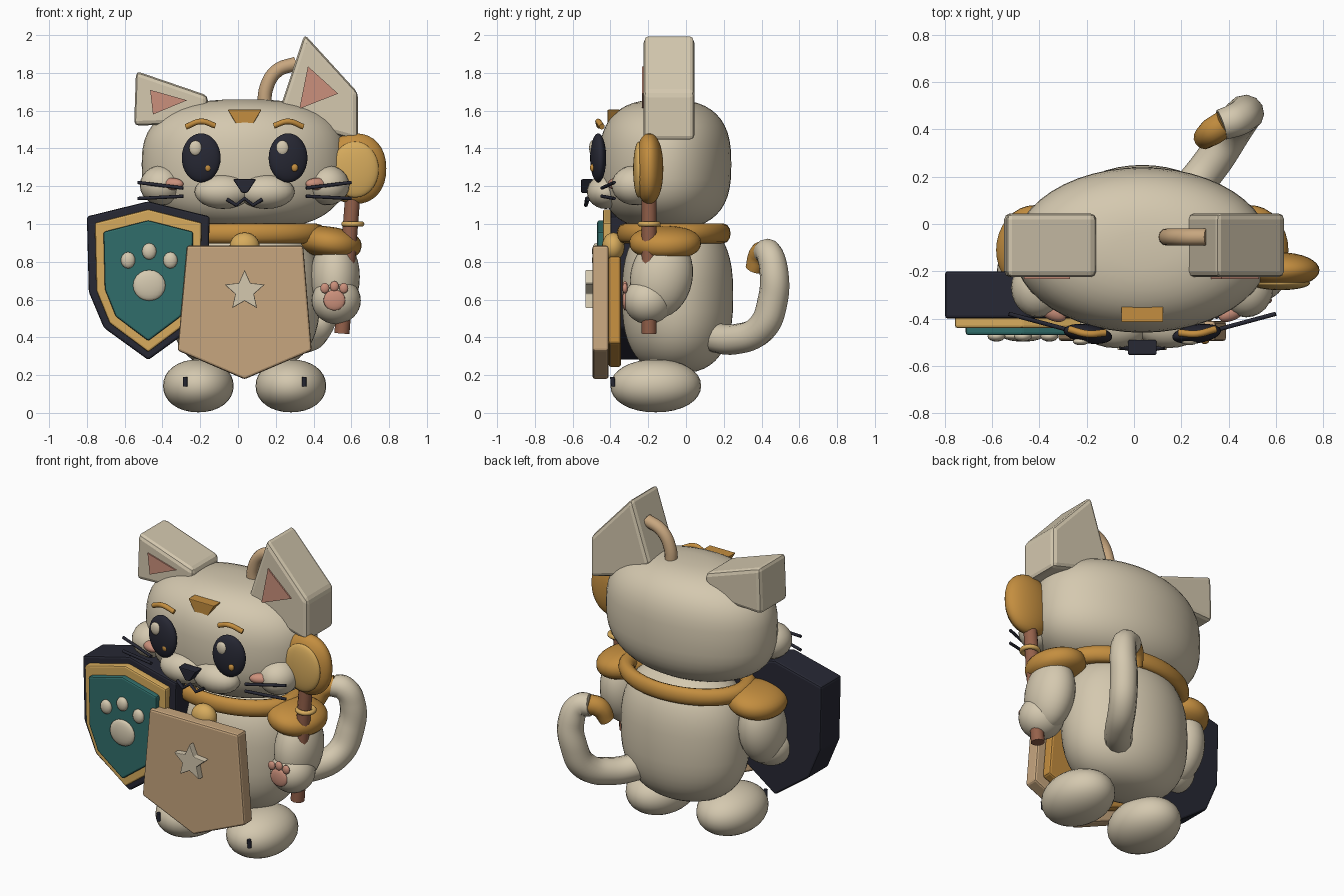
import bpy, bmesh, math
from mathutils import Vector, Matrix, Euler

if "Cube" in bpy.data.objects:
    bpy.data.objects.remove(bpy.data.objects["Cube"])

CX = 0.035  # the figure's own mirror line


def material(name, r, g, b):
    m = bpy.data.materials.new(name)
    m.use_nodes = True
    m.diffuse_color = (r, g, b, 1)
    bsdf = next(n for n in m.node_tree.nodes if n.type == "BSDF_PRINCIPLED")
    bsdf.inputs["Base Color"].default_value = (r, g, b, 1)
    bsdf.inputs["Roughness"].default_value = 0.8
    return m


cream = material("cream fur", 0.66, 0.58, 0.43)
amber = material("amber", 0.55, 0.27, 0.05)
gold = material("pale gold", 0.68, 0.41, 0.11)
tan = material("tan", 0.57, 0.38, 0.21)
navy = material("dark navy", 0.02, 0.021, 0.034)
teal = material("teal", 0.03, 0.155, 0.145)
pink = material("pink", 0.6, 0.28, 0.2)
brown = material("brown wood", 0.3, 0.12, 0.07)


def finish(name, bm, mat, smooth=True):
    mesh = bpy.data.meshes.new(name)
    bm.to_mesh(mesh)
    bm.free()
    mesh.materials.append(mat)
    ob = bpy.data.objects.new(name, mesh)
    bpy.context.collection.objects.link(ob)
    if smooth:
        mesh.shade_smooth()
    return ob


def ball(name, c, r, mat, p=2.0, rot=(0, 0, 0), seg=32):
    """Ellipsoid; p above 2 flattens its top and bottom."""
    bm = bmesh.new()
    bmesh.ops.create_uvsphere(bm, u_segments=seg, v_segments=seg // 2, radius=1)
    for v in bm.verts:
        h = math.hypot(v.co.x, v.co.y)
        if h > 1e-4:
            k = h ** (2 / p) / h
            v.co.x *= k
            v.co.y *= k
        v.co.z = math.copysign(abs(v.co.z) ** (2 / p), v.co.z)
    m = Matrix.Translation(c) @ Euler(rot).to_matrix().to_4x4() @ Matrix.Diagonal((*r, 1))
    bm.transform(m)
    return finish(name, bm, mat)


def prism(name, pts, front, back, mat, bevel=0.0):
    """Extrude an x-z outline along y."""
    bm = bmesh.new()
    face = bm.faces.new([bm.verts.new((x, front, z)) for x, z in pts])
    ext = bmesh.ops.extrude_face_region(bm, geom=[face], use_keep_orig=True)
    for g in ext["geom"]:
        if isinstance(g, bmesh.types.BMVert):
            g.co.y = back
    bmesh.ops.recalc_face_normals(bm, faces=bm.faces)
    if bevel:
        bmesh.ops.bevel(bm, geom=bm.edges[:], offset=bevel, segments=2, profile=0.5,
                        affect="EDGES", clamp_overlap=True)
    return finish(name, bm, mat, False)


def tube(name, pts, radius, mat, radii=None, curved=True):
    cu = bpy.data.curves.new(name, "CURVE")
    cu.dimensions = "3D"
    cu.bevel_depth = radius
    cu.bevel_resolution = 4
    cu.use_fill_caps = True
    sp = cu.splines.new("BEZIER")
    sp.resolution_u = 8 if curved else 1
    sp.bezier_points.add(len(pts) - 1)
    for i, (bp, co) in enumerate(zip(sp.bezier_points, pts)):
        bp.co = co
        bp.handle_left_type = bp.handle_right_type = "AUTO" if curved else "VECTOR"
        bp.radius = radii[i] if radii else 1
    cu.materials.append(mat)
    ob = bpy.data.objects.new(name, cu)
    bpy.context.collection.objects.link(ob)
    bpy.ops.object.select_all(action="DESELECT")
    ob.select_set(True)
    bpy.context.view_layer.objects.active = ob
    bpy.ops.object.convert(target="MESH")
    bpy.ops.object.shade_smooth_by_angle(angle=math.radians(40))
    return bpy.context.object


def ring(name, c, rx, ry, minor, mat, height=1.0):
    bpy.ops.mesh.primitive_torus_add(major_radius=1, minor_radius=minor / rx,
                                     major_segments=40, minor_segments=12, location=c)
    ob = bpy.context.object
    ob.name = name
    ob.scale = (rx, ry, rx * height)
    ob.data.materials.append(mat)
    ob.data.shade_smooth()
    return ob


def scaled(pts, c, sx, sz):
    return [(c[0] + (x - c[0]) * sx, c[1] + (z - c[1]) * sz) for x, z in pts]


def paw(name, x, y, z, pad, toes, size, mat):
    ball(name + "_pad", (x, y, z), (pad, size * 0.6, pad * 0.95), mat, seg=20)
    for i, (dx, dz) in enumerate(toes):
        ball(f"{name}_toe_{i}", (x + dx, y, z + dz), (size, size * 0.6, size * 1.15), mat, seg=16)


# Trunk, head and collar
ball("body", (CX, -0.045, 0.62), (0.4, 0.295, 0.41), cream, p=2.6, seg=48)
ball("head", (CX, -0.11, 1.315), (0.545, 0.35, 0.345), cream, p=2.7, seg=48)
ring("collar", (CX, -0.065, 0.95), 0.38, 0.265, 0.052, amber)
ball("bell", (CX, -0.385, 0.88), (0.08, 0.06, 0.075), gold, seg=24)

# Paired features
for s, side in ((-1, "right"), (1, "left")):
    X = lambda d: CX + s * d
    ball(side + "_foot", (X(0.245), -0.16, 0.143), (0.187, 0.24, 0.14), cream, p=2.1)
    tube(side + "_claw", [(X(0.315), -0.385, 0.14), (X(0.315), -0.39, 0.19)], 0.012, navy, curved=False)
    # arm with shoulder pad
    ball(side + "_shoulder_pad", (X(0.455), -0.11, 0.9), (0.165, 0.19, 0.085), amber, p=2.3, rot=(0, s * 0.15, 0))
    ball(side + "_arm", (X(0.48), -0.13, 0.72), (0.13, 0.165, 0.22), cream, rot=(-0.2, 0, 0))
    ball(side + "_hand", (X(0.485), -0.2, 0.595), (0.13, 0.13, 0.125), cream)
    # cheek, blush and whiskers
    ball(side + "_cheek", (X(0.44), -0.27, 1.205), (0.115, 0.125, 0.105), cream, seg=24)
    ball(side + "_blush", (X(0.385), -0.37, 1.212), (0.068, 0.035, 0.032), pink, rot=(0, 0, s * 0.5), seg=20)
    for i, (z0, z1) in enumerate(((1.19, 1.22), (1.147, 1.135))):
        tube(f"{side}_whisker_{i}", [(X(0.325), -0.445, z0), (X(0.565), -0.38, z1)], 0.009, navy, curved=False)
    # eye with two glints, and brow
    ball(side + "_eye", (X(0.23), -0.465, 1.35), (0.104, 0.04, 0.13), navy, rot=(0, 0, s * 0.15))
    ball(side + "_eye_glint", (CX + s * 0.23 - 0.03, -0.497, 1.402), (0.034, 0.016, 0.04), cream, seg=16)
    ball(side + "_eye_spark", (CX + s * 0.23 + 0.035, -0.495, 1.298), (0.018, 0.013, 0.021), amber, seg=16)
    tube(side + "_brow", [(X(0.155), -0.46, 1.52), (X(0.23), -0.465, 1.543), (X(0.31), -0.445, 1.515)], 0.015, amber)
    ball(side + "_muzzle", (X(0.115), -0.425, 1.17), (0.15, 0.1, 0.09), cream, seg=24)

# Nose, mouth and forehead mark
prism("nose", [(-0.027, 1.237), (0.097, 1.237), (0.05, 1.165), (0.02, 1.165)], -0.555, -0.49, navy, 0.006)
tube("mouth", [(-0.058, -0.52, 1.13), (-0.01, -0.53, 1.1), (CX, -0.525, 1.135),
               (0.08, -0.53, 1.1), (0.128, -0.52, 1.13)], 0.01, navy, curved=False)
prism("forehead_mark", [(-0.055, 1.605), (0.125, 1.605), (0.08, 1.53), (-0.01, 1.53)], -0.415, -0.35, amber, 0.004)

# Ears, each a thick wedge with a pink inlay
ears = {
    "right": ([(-0.54, 1.81), (-0.55, 1.52), (-0.28, 1.53), (-0.16, 1.62), (-0.16, 1.68)],
              [(-0.465, 1.71), (-0.27, 1.655), (-0.45, 1.58)]),
    "left": ([(0.352, 2.005), (0.635, 1.695), (0.635, 1.44), (0.42, 1.5), (0.225, 1.62)],
             [(0.37, 1.835), (0.53, 1.69), (0.325, 1.61)]),
}
for side, (outer, inner) in ears.items():
    prism(side + "_ear", outer, -0.225, 0.045, cream, 0.025)
    prism(side + "_inner_ear", inner, -0.233, -0.22, pink)

# Curl on top of the head
tube("head_curl", [(0.14, -0.055, 1.6), (0.15, -0.055, 1.72), (0.205, -0.055, 1.81), (0.31, -0.055, 1.85)], 0.037, tan)

# Tail and its coloured tip
tube("tail", [(0.2, 0.1, 0.41), (0.33, 0.26, 0.39), (0.42, 0.4, 0.45), (0.46, 0.46, 0.6),
              (0.47, 0.465, 0.75), (0.43, 0.44, 0.845), (0.37, 0.42, 0.855)], 0.08, cream,
     radii=[1, 1, 1, 1, 0.95, 0.88, 0.82])
tube("tail_tip", [(0.385, 0.425, 0.86), (0.33, 0.39, 0.84), (0.295, 0.36, 0.76)], 0.058, amber, radii=[1, 1, 0.8])

# Front plate with backing and star
plate = [(-0.27, 0.885), (0.345, 0.885), (0.39, 0.33), (CX, 0.178), (-0.32, 0.33)]
prism("front_plate", plate, -0.495, -0.41, tan, 0.012)
prism("plate_backing", scaled(plate, (CX, 0.55), 0.85, 0.83), -0.41, -0.345, amber, 0.012)
star = [(CX + r * math.sin(i * math.pi / 5), 0.645 + r * math.cos(i * math.pi / 5))
        for i, r in enumerate([0.112, 0.052] * 5)]
prism("star", star, -0.533, -0.49, cream, 0.004)

# Layered shield with paw emblem
half = [(0, 1.12), (0.325, 1.04), (0.315, 0.64), (0.235, 0.45), (0, 0.28)]
sx, sz = -0.475, 0.7
outline = [(sx + x, z) for x, z in half] + [(sx - x, z) for x, z in half[-2:0:-1]]
prism("shield_base", outline, -0.4, -0.2, navy, 0.012)
prism("shield_frame", scaled(outline, (sx, sz), 0.87, 0.9), -0.44, -0.39, gold, 0.01)
prism("shield_field", scaled(outline, (sx, sz), 0.73, 0.76), -0.47, -0.43, teal, 0.01)
paw("shield_paw", -0.47, -0.475, 0.675, 0.086,
    [(-0.112, 0.133), (0, 0.18), (0.112, 0.133)], 0.038, cream)
paw("left_hand_paw", 0.51, -0.323, 0.597, 0.058,
    [(-0.05, 0.063), (0, 0.073), (0.05, 0.063)], 0.024, pink)

# Mace
tube("mace_shaft", [(0.55, -0.195, 0.42), (0.61, -0.195, 1.18)], 0.04, brown, curved=False)
ball("mace_head", (0.62, -0.195, 1.293), (0.165, 0.075, 0.187), amber, p=2.2)
ball("mace_face", (0.62, -0.25, 1.288), (0.125, 0.03, 0.148), gold)
ring("mace_ring", (0.608, -0.195, 1.0), 0.047, 0.047, 0.014, gold)
